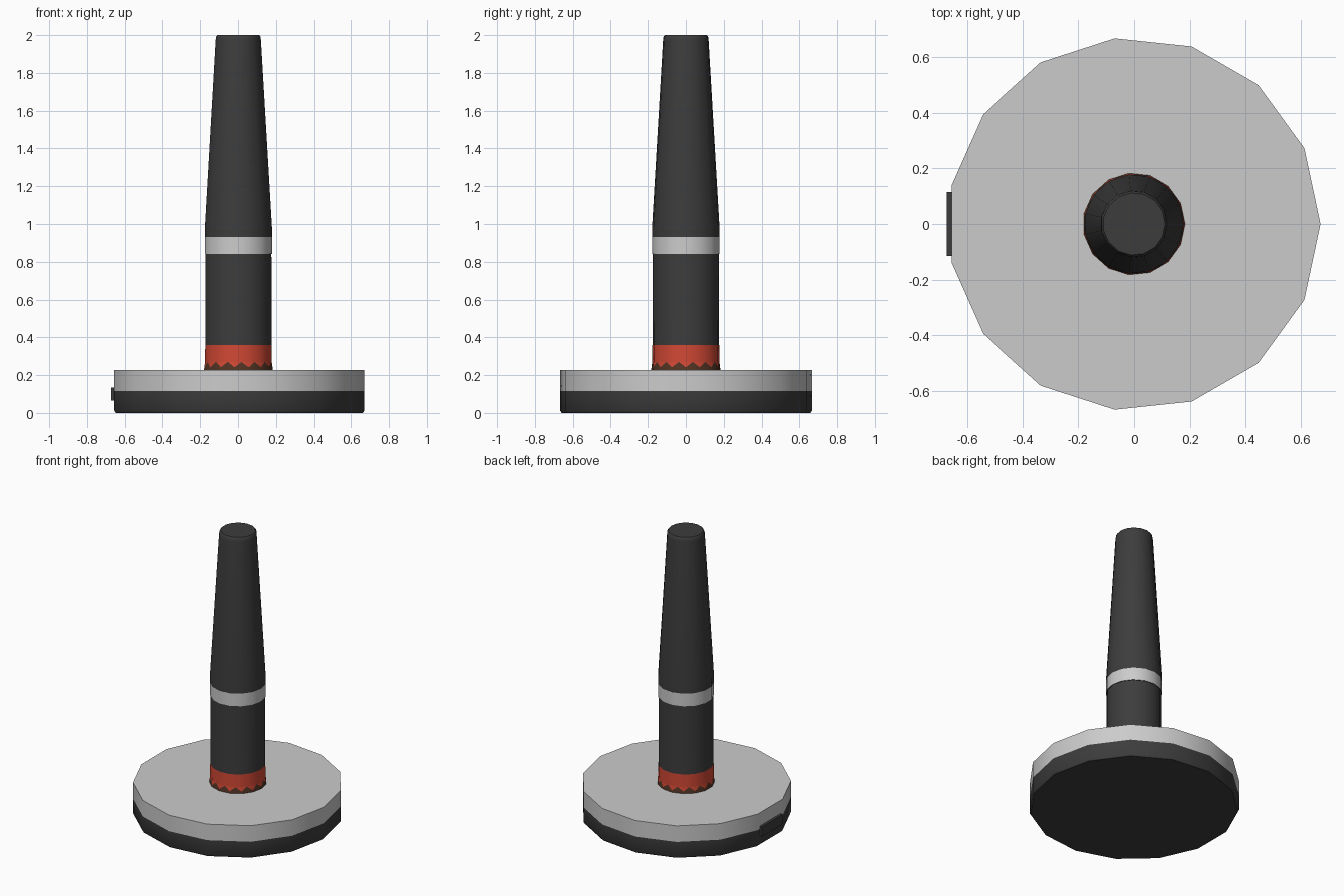
import bpy, bmesh, math

if "Cube" in bpy.data.objects:
    bpy.data.objects.remove(bpy.data.objects["Cube"])

SIDES = 15


def material(name, rgb):
    m = bpy.data.materials.new(name)
    m.diffuse_color = (*rgb, 1)
    m.use_nodes = True
    m.node_tree.nodes["Principled BSDF"].inputs["Base Color"].default_value = m.diffuse_color
    return m


DARK = material("dark rubber", (0.046, 0.046, 0.046))
PALE = material("pale grey", (0.60, 0.60, 0.60))
RED = material("red", (0.64, 0.065, 0.035))
BROWN = material("dark brown", (0.085, 0.035, 0.018))


def finish(name, bm, mats, angle=35):
    bmesh.ops.recalc_face_normals(bm, faces=bm.faces)
    me = bpy.data.meshes.new(name)
    bm.to_mesh(me)
    bm.free()
    for m in mats:
        me.materials.append(m)
    ob = bpy.data.objects.new(name, me)
    bpy.context.collection.objects.link(ob)
    bpy.ops.object.select_all(action='DESELECT')
    ob.select_set(True)
    bpy.context.view_layer.objects.active = ob
    bpy.ops.object.shade_smooth_by_angle(angle=math.radians(angle))
    return ob


def ring(bm, r, z):
    return [bm.verts.new((r * math.cos(math.tau * i / SIDES),
                          r * math.sin(math.tau * i / SIDES), z))
            for i in range(SIDES)]


def lathe(name, profile, bands, mats):
    """profile: (radius, z) from the bottom; bands: material index per step"""
    bm = bmesh.new()
    rings = [ring(bm, r, z) for r, z in profile]
    for a, b, mi in zip(rings, rings[1:], bands):
        for i in range(SIDES):
            j = (i + 1) % SIDES
            bm.faces.new((a[i], a[j], b[j], b[i])).material_index = mi
    bm.faces.new(rings[0]).material_index = bands[0]
    bm.faces.new(rings[-1]).material_index = bands[-1]
    return finish(name, bm, mats)


# Round foot: dark lower half, pale upper half
lathe("base", [(0.662, 0), (0.67, 0.012), (0.67, 0.115), (0.67, 0.228)],
      [0, 0, 1], [DARK, PALE])

# Tapered mast with red and pale bands and a softened tip
lathe("mast",
      [(0.178, 0.27), (0.177, 0.36), (0.176, 0.84), (0.179, 0.841), (0.179, 0.93),
       (0.179, 0.98), (0.121, 1.97), (0.119, 1.99), (0.112, 2.0)],
      [0, 1, 1, 2, 1, 1, 1, 1], [RED, DARK, PALE])

# Jagged collar: brown teeth rising into the red band
bm = bmesh.new()
low = ring(bm, 0.184, 0.22)
mid = ring(bm, 0.182, 0.241)
top = ring(bm, 0.178, 0.27)
for i in range(SIDES):
    j = (i + 1) % SIDES
    peak = bm.verts.new((top[i].co + top[j].co) / 2)
    bm.faces.new((low[i], low[j], mid[j], mid[i])).material_index = 1
    bm.faces.new((mid[i], mid[j], peak)).material_index = 1
    bm.faces.new((mid[i], peak, top[i]))
    bm.faces.new((mid[j], top[j], peak))
finish("jagged_collar", bm, [RED, BROWN])

# Small connector plate on the flat left side of the base
bm = bmesh.new()
bmesh.ops.create_cube(bm, size=1)
for v in bm.verts:
    v.co = (-0.661 + v.co.x * 0.024, v.co.y * 0.228, 0.1 + v.co.z * 0.07)
finish("side_plate", bm, [DARK])
